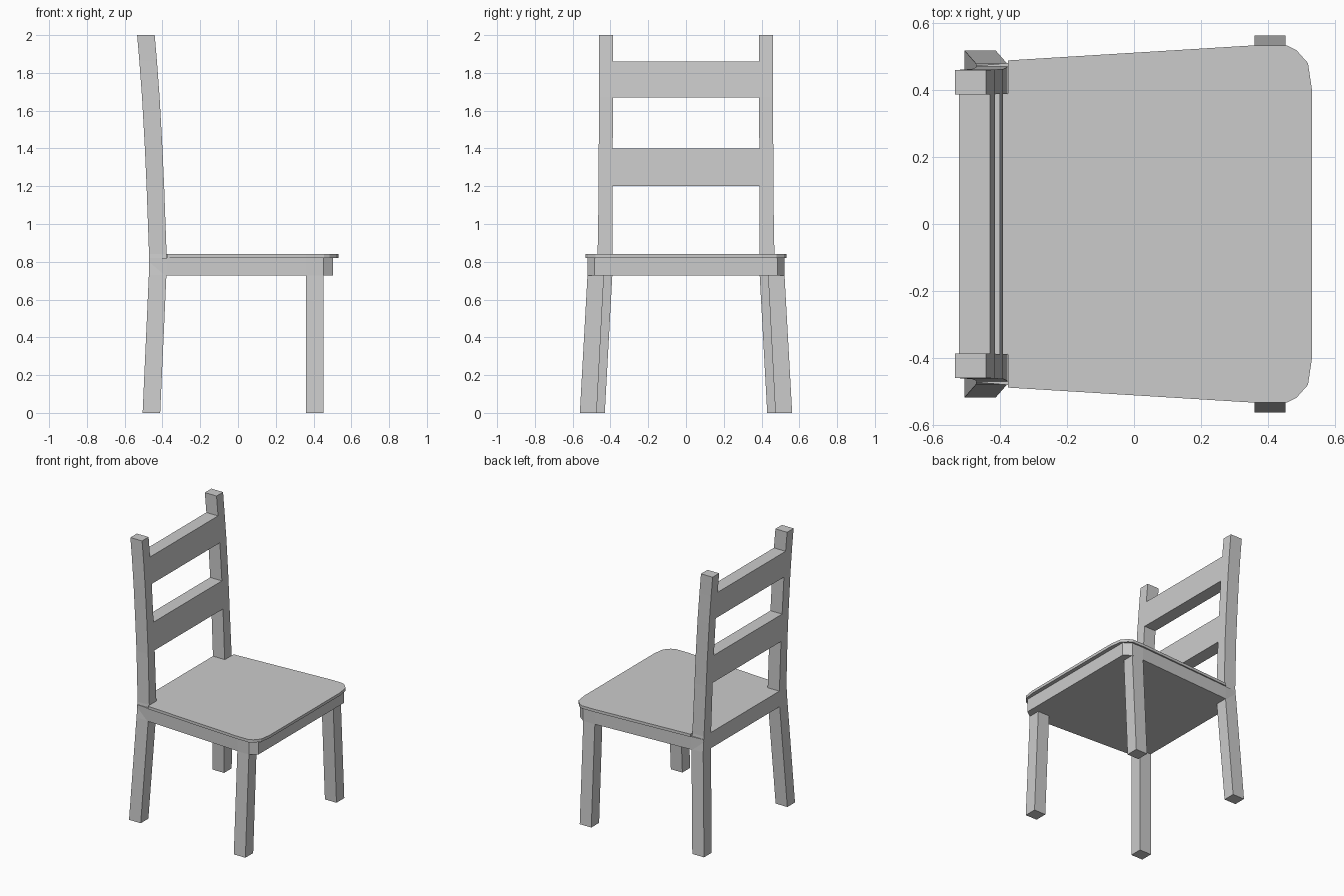
import bpy, bmesh

if "Cube" in bpy.data.objects:
    bpy.data.objects.remove(bpy.data.objects["Cube"])


def loft(name, rings):
    """Bridge equal-length rings of points into a closed flat-faced solid."""
    bm = bmesh.new()
    loops = [[bm.verts.new(p) for p in ring] for ring in rings]
    n = len(loops[0])
    for a, b in zip(loops, loops[1:]):
        for i in range(n):
            j = (i + 1) % n
            bm.faces.new((a[i], a[j], b[j], b[i]))
    bm.faces.new(loops[0][::-1])
    bm.faces.new(loops[-1])
    bmesh.ops.recalc_face_normals(bm, faces=bm.faces)
    mesh = bpy.data.meshes.new(name)
    bm.to_mesh(mesh)
    bm.free()
    obj = bpy.data.objects.new(name, mesh)
    bpy.context.collection.objects.link(obj)
    return obj


def rect(x0, x1, y0, y1, z):
    return [(x0, y0, z), (x1, y0, z), (x1, y1, z), (x0, y1, z)]


def slab(name, half_outline, z0, z1):
    """Extrude an outline given for +y and mirrored to -y."""
    outline = half_outline + [(x, -y) for x, y in reversed(half_outline)]
    return loft(name, [[(x, y, z) for x, y in outline] for z in (z0, z1)])


# Rear post profile: height, front x, inner y, outer y
POST = [(0, -0.412, 0.43, 0.517), (0.73, -0.379, 0.39, 0.479),
        (0.84, -0.378, 0.388, 0.468), (1.2, -0.391, 0.388, 0.462),
        (1.4, -0.400, 0.388, 0.462), (1.67, -0.415, 0.387, 0.461),
        (1.86, -0.429, 0.386, 0.46), (2.0, -0.441, 0.386, 0.46)]
DEPTH = 0.093

for side, s in (("right", -1), ("left", 1)):
    # Rear legs continuing into back posts
    loft(f"back_post_{side}", [rect(x - DEPTH, x, s * a, s * b, z) for z, x, a, b in POST])
    # Splayed front legs
    loft(f"front_leg_{side}", [rect(0.36, 0.452, s * 0.473, s * 0.562, 0),
                               rect(0.36, 0.452, s * 0.434, s * 0.521, 0.74)])

# Back slats, flush with the leaning posts
for name, lo, hi in (("lower_slat", 3, 4), ("upper_slat", 5, 6)):
    loft(name, [rect(x - DEPTH, x, -0.39, 0.39, z) for z, x, _, _ in (POST[lo], POST[hi])])

# Solid apron block with chamfered front corners
slab("apron", [(-0.471, 0.472), (-0.378, 0.48), (0.36, 0.522),
               (0.452, 0.522), (0.503, 0.485)], 0.727, 0.82)

# Seat board with rounded front corners, notched around the posts
slab("seat", [(-0.471, 0.39), (-0.376, 0.39), (-0.376, 0.488), (0.36, 0.533),
              (0.455, 0.533), (0.485, 0.518), (0.519, 0.48), (0.531, 0.40)], 0.82, 0.84)
